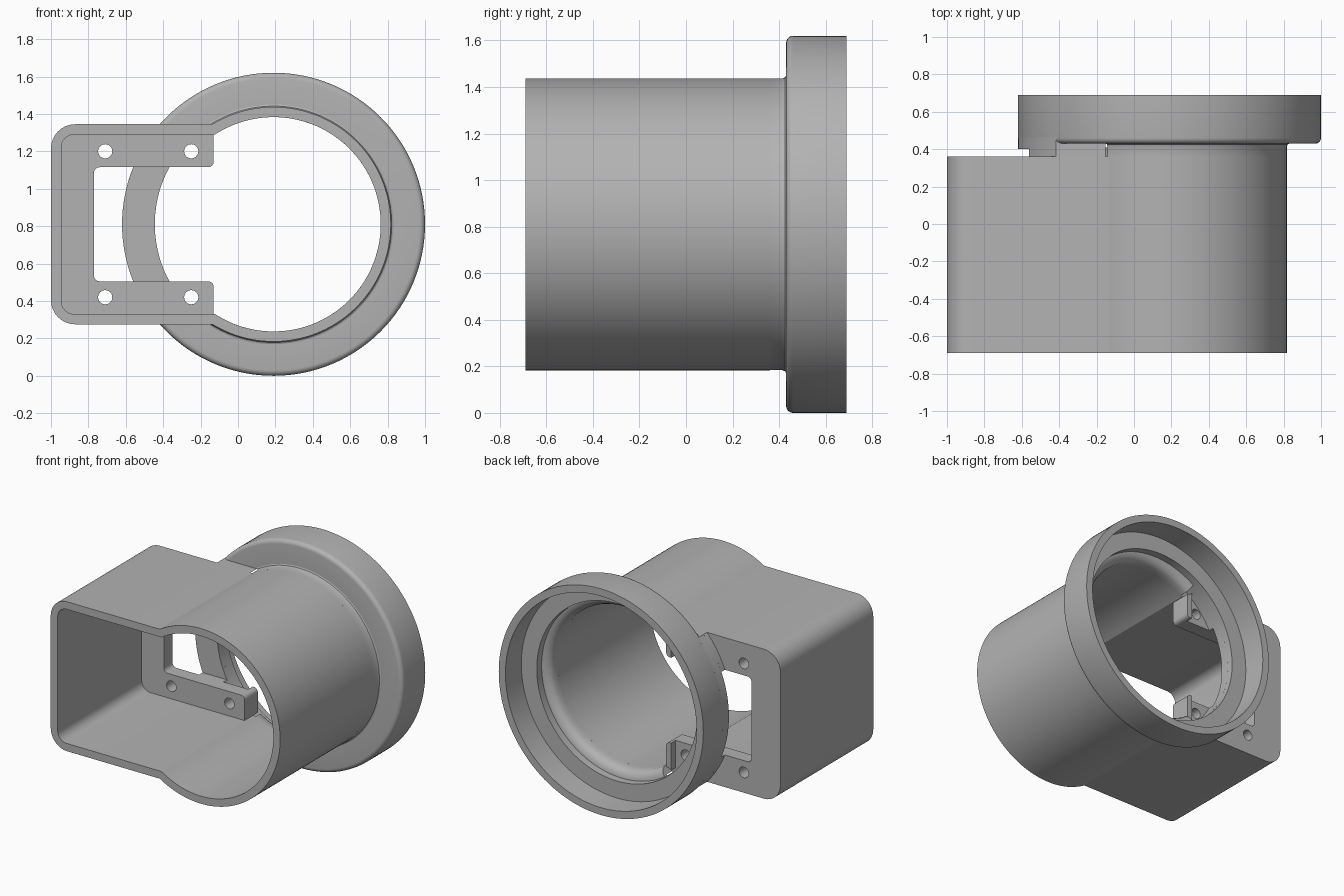
import bpy, bmesh
from math import sin, cos, asin, radians, degrees
from mathutils import Matrix, Vector

if "Cube" in bpy.data.objects:
    bpy.data.objects.remove(bpy.data.objects["Cube"])

CX, CZ = 0.19, 0.81            # axis of the round tube
HALF = 0.535                   # half height of the box
WALL = 0.055
R_OUT, R_IN = 0.627, 0.573     # tube radii
R_FLANGE, R_BORE = 0.81, 0.635
ARM = 0.305                    # half height of the window
FRONT, PLATE_Y, BOX_BACK, STEP_Y = -0.69, 0.26, 0.36, 0.40

grey = bpy.data.materials.new("plain grey")
grey.use_nodes = True
grey.diffuse_color = (0.45, 0.45, 0.45, 1)
grey.node_tree.nodes["Principled BSDF"].inputs["Base Color"].default_value = grey.diffuse_color
parts = []


def finish(name, bm):
    bmesh.ops.remove_doubles(bm, verts=bm.verts, dist=0.0001)
    bmesh.ops.recalc_face_normals(bm, faces=bm.faces)
    mesh = bpy.data.meshes.new(name)
    bm.to_mesh(mesh)
    bm.free()
    mesh.materials.append(grey)
    ob = bpy.data.objects.new(name, mesh)
    bpy.context.collection.objects.link(ob)
    parts.append(ob)


def arc(x, z, r, a0, a1, n=8):
    """Points of an arc, z measured from the tube axis."""
    angles = [radians(a0 + (a1 - a0) * i / n) for i in range(n + 1)]
    return [(x + r * cos(a), z + r * sin(a)) for a in angles]


def plate(name, loops, y0, y1):
    """Fill outlines in the xz plane (inner loops are holes) and extrude along y."""
    cu = bpy.data.curves.new(name, "CURVE")
    cu.dimensions, cu.fill_mode = "2D", "BOTH"
    cu.extrude = (y1 - y0) / 2
    for loop in loops:
        sp = cu.splines.new("POLY")
        sp.points.add(len(loop) - 1)
        for p, (x, z) in zip(sp.points, loop):
            p.co = (x, z, 0, 1)
        sp.use_cyclic_u = True
    tmp = bpy.data.objects.new(name + " outline", cu)
    bpy.context.collection.objects.link(tmp)
    dg = bpy.context.evaluated_depsgraph_get()
    mesh = bpy.data.meshes.new_from_object(tmp.evaluated_get(dg))
    bm = bmesh.new()
    bm.from_mesh(mesh)
    bm.transform(Matrix.Translation((0, (y0 + y1) / 2, CZ)) @ Matrix.Rotation(radians(90), 4, "X"))
    bpy.data.objects.remove(tmp)
    bpy.data.meshes.remove(mesh)
    finish(name, bm)


def revolve(name, profile, a0, a1, steps):
    """Spin a closed (radius, y) profile about the tube axis."""
    bm = bmesh.new()
    full = a1 - a0 >= 360
    rings = []
    for i in range(steps if full else steps + 1):
        a = radians(a0 + (a1 - a0) * i / steps)
        rings.append([bm.verts.new((CX + r * cos(a), y, CZ + r * sin(a))) for r, y in profile])
    n = len(profile)
    for i in range(steps):
        p, q = rings[i], rings[(i + 1) % len(rings)]
        for j in range(n):
            k = (j + 1) % n
            bm.faces.new((p[j], p[k], q[k], q[j]))
    if not full:
        bm.faces.new(rings[0])
        bm.faces.new(rings[-1])
    finish(name, bm)


def keyhole(r, left, half, corner):
    """Circle joined to a rectangle with two rounded corners."""
    a = 180 - degrees(asin(half / r))
    return (arc(CX, 0, r, -a, a, 96)
            + arc(left + corner, half - corner, corner, 90, 180)
            + arc(left + corner, corner - half, corner, 180, 270))


def sector(r0, r1, z0, z1):
    """Left-hand piece of a ring between two heights."""
    def side(r, za, zb):
        return arc(CX, 0, r, 180 - degrees(asin(za / r)), 180 - degrees(asin(zb / r)), 32)
    return side(r1, z0, z1) + side(r0, z1, z0)


# Tube and box housing, open at both ends
INNER = HALF - WALL
plate("housing_shell", [keyhole(R_OUT, -1, HALF, 0.13), keyhole(R_IN, -1 + WALL, INNER, 0.07)],
      FRONT, BOX_BACK)

# Mounting bracket that closes the back of the box, with a window and screw holes
END, WIN, r = -0.13, -0.77, 0.03
bracket = ([(END, INNER)]
           + arc(-1 + WALL + 0.07, INNER - 0.07, 0.07, 90, 180)
           + arc(-1 + WALL + 0.07, 0.07 - INNER, 0.07, 180, 270)
           + [(END, -INNER)]
           + arc(END - r, -ARM - r, r, 0, 90)
           + arc(WIN + r, -ARM + r, r, 270, 180)
           + arc(WIN + r, ARM - r, r, 180, 90)
           + arc(END - r, ARM + r, r, 270, 360))
holes = [arc(x, z, 0.038, 0, 345, 23) for x in (-0.71, -0.25) for z in (-0.39, 0.39)]
plate("mounting_bracket", [bracket] + holes, PLATE_Y, BOX_BACK)

# Collar that continues the tube into the flange, with a rounded step inside
collar = [(R_IN, BOX_BACK), (R_OUT, BOX_BACK), (R_OUT, 0.415), (0.632, 0.426), (0.645, 0.432),
          (0.645, 0.455), (R_BORE, 0.455), (0.608, 0.447), (0.585, 0.43), (R_IN, 0.405)]
revolve("tube_collar", collar, -122, 122, 80)

# Flange ring with a rounded front edge and a stepped socket at the back
round_edge = [(R_FLANGE - 0.03 + x, 0.46 + y) for x, y in arc(0, 0, 0.03, 270, 360, 5)]
flange = [(R_BORE, 0.43)] + round_edge + [(R_FLANGE, 0.69), (0.757, 0.69), (0.757, 0.51), (R_BORE, 0.51)]
revolve("flange_ring", flange, 0, 360, 128)

# Thicker flange face beside the box, and the necks that join the bracket arms to it
plate("flange_pad", [sector(R_BORE, R_FLANGE, -HALF, HALF)], STEP_Y, 0.465)
for name, z0, z1 in (("upper_neck", ARM, HALF), ("lower_neck", -HALF, -ARM)):
    plate(name, [sector(R_BORE, R_FLANGE, z0, z1)], BOX_BACK, STEP_Y)

# Ribs at the arm ends
for name, s in (("upper_rib", 1), ("lower_rib", -1)):
    rib = [(END, s * INNER), (END, s * (ARM + r))]
    rib += [(x, s * z) for x, z in arc(END - r, ARM + r, r, 0, -90)]
    rib += [(END - 0.04, s * ARM), (END - 0.04, s * (INNER + 0.02))]
    plate(name, [rib], BOX_BACK, 0.41)

# Smooth round surfaces, crisp edges
bpy.ops.object.select_all(action="DESELECT")
for ob in parts:
    ob.select_set(True)
bpy.context.view_layer.objects.active = parts[0]
bpy.ops.object.shade_smooth_by_angle(angle=radians(30))
